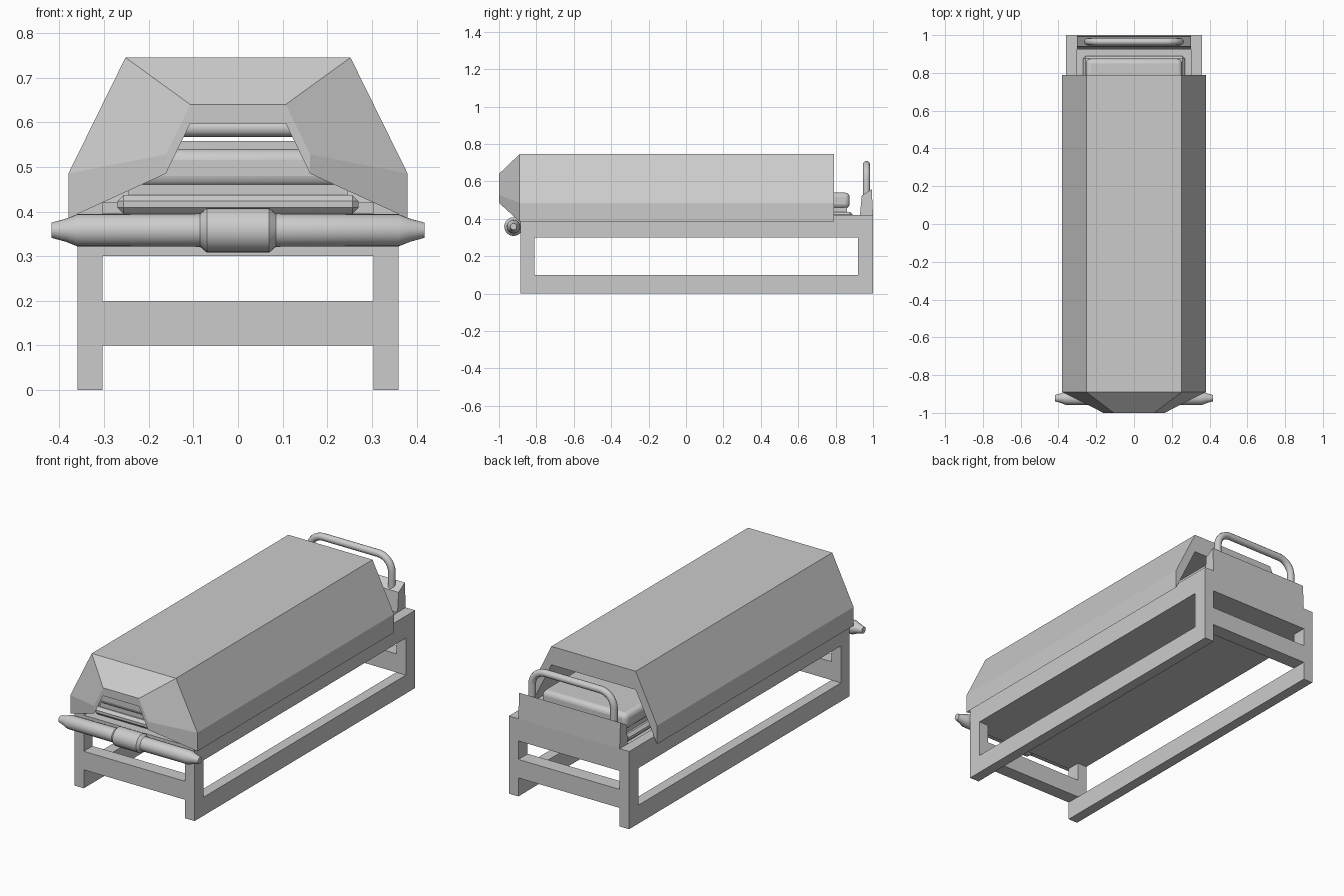
import bpy, bmesh
from math import pi, cos, sin

if "Cube" in bpy.data.objects:
    bpy.data.objects.remove(bpy.data.objects["Cube"])


def make(name, verts, faces, smooth=False):
    me = bpy.data.meshes.new(name)
    me.from_pydata(verts, [], faces)
    bm = bmesh.new()
    bm.from_mesh(me)
    bmesh.ops.recalc_face_normals(bm, faces=bm.faces)
    bm.to_mesh(me)
    bm.free()
    ob = bpy.data.objects.new(name, me)
    bpy.context.collection.objects.link(ob)
    if smooth:
        smooth_edges(ob)
    return ob


def smooth_edges(ob):
    bpy.ops.object.select_all(action='DESELECT')
    ob.select_set(True)
    bpy.context.view_layer.objects.active = ob
    bpy.ops.object.shade_smooth_by_angle(angle=0.6)


def loft(name, rings, smooth=False):
    """Skin matching closed rings and cap both ends."""
    n = len(rings[0])
    faces = [(r * n + i, r * n + (i + 1) % n, (r + 1) * n + (i + 1) % n, (r + 1) * n + i)
             for r in range(len(rings) - 1) for i in range(n)]
    faces += [tuple(range(n)), tuple(range((len(rings) - 1) * n, len(rings) * n))]
    return make(name, [v for ring in rings for v in ring], faces, smooth)


def box(name, x0, x1, y0, y1, z0, z1, bevel=0, segments=1):
    ring = lambda z: [(x0, y0, z), (x1, y0, z), (x1, y1, z), (x0, y1, z)]
    ob = loft(name, [ring(z0), ring(z1)])
    if bevel:
        m = ob.modifiers.new("soft_edges", 'BEVEL')
        m.width, m.segments = bevel, segments
        if segments > 1:
            smooth_edges(ob)
    return ob


# Frame: a windowed panel on each side, joined by a deck and cross bars
outer = [(-.885, 0), (1, 0), (1, .42), (-.885, .42)]
window = [(-.81, .1), (.92, .1), (.92, .3), (-.81, .3)]
for side, s in (("left", -1), ("right", 1)):
    verts = [(s * x, y, z) for x in (.303, .36) for loop in (outer, window) for y, z in loop]
    faces = []
    for i in range(4):
        j = (i + 1) % 4
        faces += [(i, j, 4 + j, 4 + i), (8 + i, 8 + j, 12 + j, 12 + i),
                  (i, j, 8 + j, 8 + i), (4 + i, 4 + j, 12 + j, 12 + i)]
    make(side + "_side_frame", verts, faces)
box("deck", -.303, .303, -.885, .925, .3, .395)
box("front_cross_bar", -.303, .303, -.885, -.81, .1, .2)
box("back_cross_bar", -.303, .303, .92, 1, .1, .2)
box("back_top_bar", -.303, .303, .925, 1, .3, .42)

# Back board with a sloping top
board = [(.93, .42), (1, .42), (.993, .558), (.94, .525)]
loft("back_board", [[(x, y, z) for y, z in board] for x in (-.303, .303)])

# Hood: thick arched shell, narrowing at the front
arch = [(-.38, .385), (-.38, .485), (-.252, .745), (.252, .745),
        (.38, .485), (.38, .385), (.252, .645), (-.252, .645)]
nose = [(x * .425, .485 + (z - .385) * .43) for x, z in arch]
n = len(arch)
verts = [(x, y, z) for y, prof in ((-1, nose), (-.89, arch), (.79, arch)) for x, z in prof]
faces = [(r * n + i, r * n + (i + 1) % n, (r + 1) * n + (i + 1) % n, (r + 1) * n + i)
         for r in range(2) for i in range(n)]
for b in (0, 2 * n):
    faces += [(b, b + 1, b + 2, b + 7), (b + 2, b + 3, b + 6, b + 7), (b + 3, b + 4, b + 5, b + 6)]
make("hood", verts, faces)

# Bed pad
box("bed_base", -.27, .27, -.85, .89, .395, .437, .014)
box("bed_waist", -.245, .245, -.83, .86, .435, .465)
box("mattress", -.255, .255, -.84, .875, .455, .54, .025, 3)

# Front roller turned around the x axis
half = [(.07, .05), (.085, .037), (.36, .036), (.385, .026), (.418, .017)]
profile = [(-x, r) for x, r in reversed(half)] + half
loft("front_roller", [[(x, -.922 + r * cos(2 * pi * k / 24), .358 + r * sin(2 * pi * k / 24))
                       for k in range(24)] for x, r in profile], True)


def tube(name, points, radius):
    cu = bpy.data.curves.new(name, 'CURVE')
    cu.dimensions = '3D'
    cu.bevel_depth, cu.bevel_resolution, cu.use_fill_caps = radius, 4, True
    sp = cu.splines.new('POLY')
    sp.points.add(len(points) - 1)
    for p, co in zip(sp.points, points):
        p.co = (*co, 1)
        p.radius = 1
    sp.use_smooth = True
    ob = bpy.data.objects.new(name, cu)
    bpy.context.collection.objects.link(ob)
    return ob


# Push handle on the back board
right = [(.245, .965, .52)] + [(.165 + .08 * cos(a * pi / 16), .965, .61 + .08 * sin(a * pi / 16))
                               for a in range(9)]
tube("push_handle", right + [(-x, y, z) for x, y, z in reversed(right)], .019)

# Cross bar inside the hood
tube("inner_bar", [(-.26, -.8, .587), (.26, -.8, .587)], .02)
